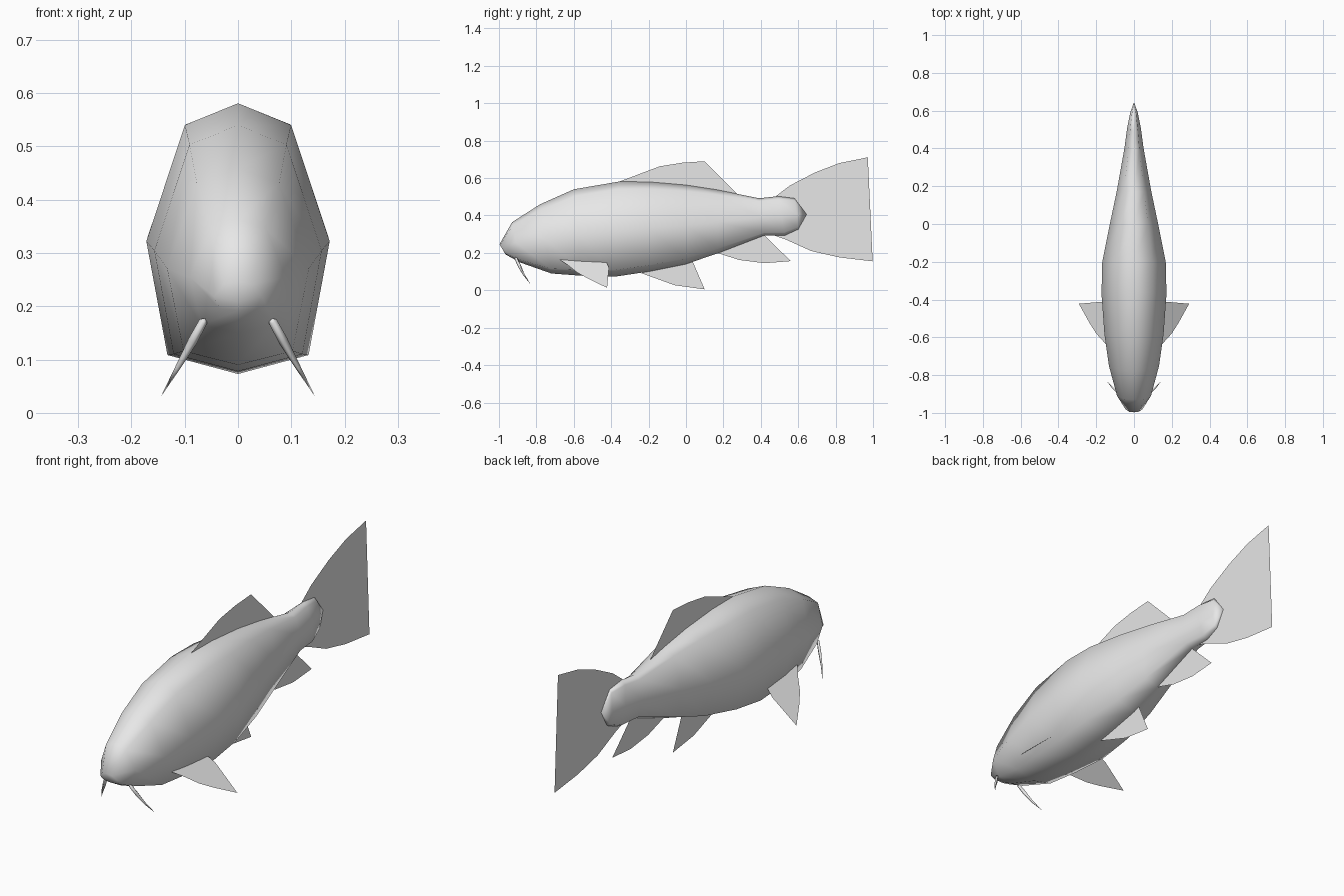
import bpy, bmesh
from mathutils import Vector

cube = bpy.data.objects.get("Cube")
if cube:
    bpy.data.objects.remove(cube, do_unlink=True)

# One plain grey for the whole fish
grey = bpy.data.materials.new("plain_grey")
grey.use_nodes = True
COLOUR = (0.8, 0.8, 0.8, 1)
grey.diffuse_color = COLOUR
grey.node_tree.nodes["Principled BSDF"].inputs["Base Color"].default_value = COLOUR


def finish(name, bm, smooth=False, solid=True):
    if solid:
        bmesh.ops.recalc_face_normals(bm, faces=bm.faces)
    for f in bm.faces:
        f.smooth = smooth
    mesh = bpy.data.meshes.new(name)
    bm.to_mesh(mesh)
    bm.free()
    mesh.materials.append(grey)
    obj = bpy.data.objects.new(name, mesh)
    bpy.context.collection.objects.link(obj)
    return obj


def loft(name, rings, start, end):
    """Skin a list of point rings and close both ends on a point."""
    bm = bmesh.new()
    loops = [[bm.verts.new(p) for p in ring] for ring in rings]
    n = len(loops[0])
    for a, b in zip(loops, loops[1:]):
        for i in range(n):
            j = (i + 1) % n
            bm.faces.new((a[i], a[j], b[j], b[i]))
    for loop, tip in ((loops[0], start), (loops[-1], end)):
        t = bm.verts.new(tip)
        for i in range(n):
            bm.faces.new((loop[i], loop[(i + 1) % n], t))
    return finish(name, bm, smooth=True)


def sheet(name, points):
    bm = bmesh.new()
    f = bm.faces.new([bm.verts.new(p) for p in points])
    bmesh.ops.triangulate(bm, faces=[f])
    return finish(name, bm, solid=False)


# Body: eight-sided section, (width factor, height factor)
half = [(0, 1), (0.58, 0.92), (1, 0.49), (0.77, 0.07), (0, 0)]
section = half + [(-x, z) for x, z in half[3:0:-1]]

# top y, top z, bottom y, bottom z, half width
stations = [
    (-0.997, 0.246, -0.965, 0.192, 0.045),
    (-0.93, 0.364, -0.89, 0.15, 0.09),
    (-0.78, 0.46, -0.72, 0.09, 0.133),
    (-0.60, 0.54, -0.56, 0.078, 0.157),
    (-0.36, 0.581, -0.38, 0.073, 0.172),
    (-0.20, 0.58, -0.20, 0.10, 0.168),
    (0.00, 0.563, 0.00, 0.14, 0.128),
    (0.17, 0.537, 0.17, 0.198, 0.092),
    (0.39, 0.492, 0.42, 0.294, 0.05),
    (0.49, 0.503, 0.53, 0.294, 0.036),
    (0.58, 0.492, 0.60, 0.326, 0.02),
]
rings = [[(w * x, yb + (yt - yb) * h, zb + (zt - zb) * h) for x, h in section]
         for yt, zt, yb, zb, w in stations]
loft("body", rings, (0, -0.968, 0.208), (0, 0.645, 0.406))

# Fins on the centre line, as (y, z) outlines rooted inside the body
centre_fins = {
    "dorsal_fin": [(-0.36, 0.58), (-0.14, 0.663), (-0.02, 0.682), (0.10, 0.69),
                   (0.27, 0.518), (0.15, 0.49), (-0.15, 0.53)],
    "tail_fin": [(0.47, 0.495), (0.555, 0.56), (0.69, 0.63), (0.82, 0.68),
                 (0.972, 0.711), (0.998, 0.155), (0.82, 0.176), (0.67, 0.21),
                 (0.53, 0.273), (0.45, 0.30), (0.50, 0.40)],
    "anal_fin": [(0.15, 0.205), (0.286, 0.162), (0.42, 0.145), (0.56, 0.156),
                 (0.42, 0.294), (0.35, 0.32)],
    "belly_fin": [(-0.24, 0.092), (-0.06, 0.027), (0.10, 0.005), (0.035, 0.155),
                  (-0.05, 0.18)],
}
for name, outline in centre_fins.items():
    sheet(name, [(0, y, z) for y, z in outline])

# Paired fins and barbels
pectoral = [(0.12, -0.675), (0.15, -0.635), (0.20, -0.58), (0.235, -0.525),
            (0.292, -0.422), (0.17, -0.412), (0.12, -0.43)]
barbel = [(0.065, -0.91, 0.172, 0.008), (0.085, -0.893, 0.135, 0.009),
          (0.113, -0.868, 0.085, 0.005)]
for side, s in (("left", 1), ("right", -1)):
    # Pectoral fin lies in a plane sloping down and outwards
    sheet(side + "_pectoral_fin",
          [(s * x, y, 0.155 - (x - 0.13) * 0.875) for x, y in pectoral])
    # Barbel is a thin curved spike
    spike = []
    for x, y, z, r in barbel:
        c = Vector((s * x, y, z))
        across = Vector((s * 0.87, 0, 0.49)) * r
        deep = Vector((0, 0.85, 0.5)) * r
        spike.append([c + across, c + deep, c - across, c - deep])
    loft(side + "_barbel", spike, (s * 0.06, -0.912, 0.178), (s * 0.145, -0.83, 0.03))
